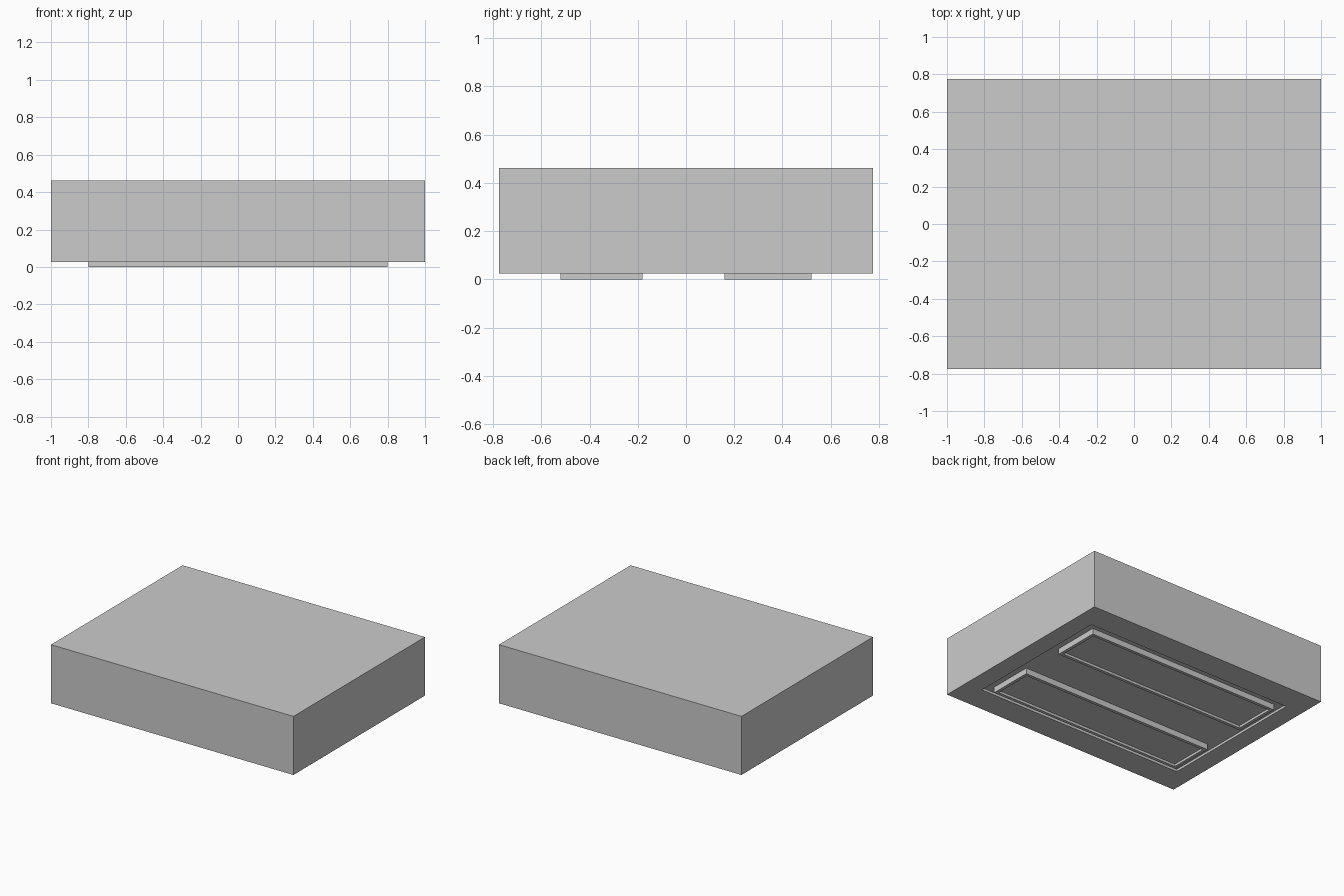
import bpy, bmesh

if "Cube" in bpy.data.objects:
    bpy.data.objects.remove(bpy.data.objects["Cube"])


def block(name, x, y, z, rim_x, rim_y, depth):
    """Box whose underside has a shallow recess inside a rim."""
    bm = bmesh.new()

    def ring(ix, iy, h):
        return [bm.verts.new(p) for p in (
            (x[0] + ix, y[0] + iy, h), (x[1] - ix, y[0] + iy, h),
            (x[1] - ix, y[1] - iy, h), (x[0] + ix, y[1] - iy, h))]

    # top, outer bottom edge, rim edge, recess floor
    rings = [ring(0, 0, z[1]), ring(0, 0, z[0]),
             ring(rim_x, rim_y, z[0]), ring(rim_x, rim_y, z[0] + depth)]
    bm.faces.new(rings[0])
    bm.faces.new(rings[-1])
    for a, b in zip(rings, rings[1:]):
        for i in range(4):
            j = (i + 1) % 4
            bm.faces.new((a[i], a[j], b[j], b[i]))
    bmesh.ops.recalc_face_normals(bm, faces=bm.faces)
    me = bpy.data.meshes.new(name)
    bm.to_mesh(me)
    bm.free()
    ob = bpy.data.objects.new(name, me)
    bpy.context.collection.objects.link(ob)
    return ob


# Main case with a shallow panel recess underneath
block("case", (-1, 1), (-0.775, 0.775), (0.025, 0.462), 0.14, 0.2, 0.018)

# Two long feet standing in the recess, each with a thin rim
for name, y in (("front_foot", (-0.52, -0.18)), ("back_foot", (0.16, 0.52))):
    block(name, (-0.8, 0.8), y, (0, 0.043), 0.023, 0.023, 0.018)
